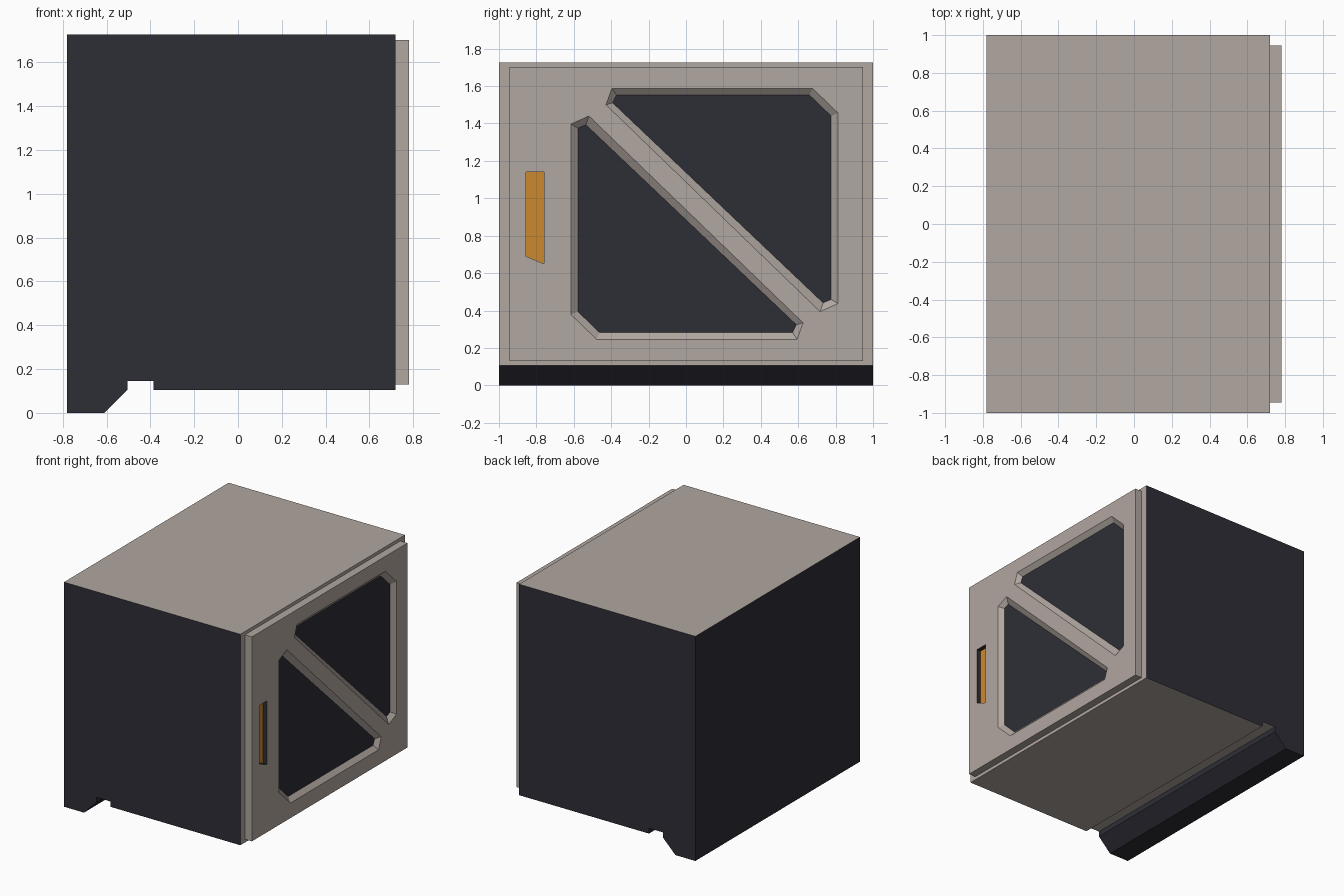
import bpy, bmesh
from mathutils import Vector

if "Cube" in bpy.data.objects:
    bpy.data.objects.remove(bpy.data.objects["Cube"])


def material(name, rgb):
    m = bpy.data.materials.new(name)
    m.diffuse_color = (*rgb, 1.0)
    m.use_nodes = True
    m.node_tree.nodes["Principled BSDF"].inputs["Base Color"].default_value = m.diffuse_color
    return m


BEIGE, DARK, ORANGE = 0, 1, 2
MATS = [material("warm beige", (0.44, 0.385, 0.35)),
        material("dark charcoal", (0.027, 0.027, 0.037)),
        material("orange", (0.60, 0.25, 0.027))]


def finish(name, bm):
    me = bpy.data.meshes.new(name)
    bm.to_mesh(me)
    bm.free()
    for m in MATS:
        me.materials.append(m)
    ob = bpy.data.objects.new(name, me)
    bpy.context.collection.objects.link(ob)
    return ob


# Cabinet body with its rear foot: side profile (x, z) extruded along y
profile = [(-0.78, 0), (-0.61, 0), (-0.505, 0.105), (-0.505, 0.146), (-0.385, 0.146),
           (-0.385, 0.105), (0.72, 0.105), (0.72, 1.727), (-0.78, 1.727)]
bm = bmesh.new()
side = bm.faces.new([bm.verts.new((x, -1, z)) for x, z in profile])
ext = bmesh.ops.extrude_face_region(bm, geom=[side], use_keep_orig=True)
bmesh.ops.translate(bm, vec=(0, 2, 0),
                    verts=[v for v in ext["geom"] if isinstance(v, bmesh.types.BMVert)])
bmesh.ops.recalc_face_normals(bm, faces=bm.faces)
for f in bm.faces:
    c = f.calc_center_median()
    flat = abs(f.normal.z) > 0.9 and c.z > 0.05     # top and underside
    door_side = f.normal.x > 0.9 and c.x > 0.7      # face behind the door
    f.material_index = BEIGE if flat or door_side else DARK
finish("cabinet_body", bm)


# Door panel: front sheet with holes, each hole continued into a recess
FRONT, BACK = 0.78, 0.72
bm = bmesh.new()


def ring(points, x):
    return [bm.verts.new((x, y, z)) for y, z in points]


def walls(a, b, mat):
    n = len(a)
    for i in range(n):
        j = (i + 1) % n
        f = bm.faces.new((a[i], a[j], b[j], b[i]))
        f.material_index = mat


def recess(outer, inner, depth, wall_mat, floor_mat):
    a, b = ring(outer, FRONT), ring(inner, FRONT - depth)
    walls(a, b, wall_mat)
    bm.faces.new(b).material_index = floor_mat
    return a


def turned(points):
    # half turn about the centre of the window pair
    return [(0.198 - y, 1.834 - z) for y, z in points]


rect = [(-0.945, 0.13), (0.945, 0.13), (0.945, 1.702), (-0.945, 1.702)]
rim, back = ring(rect, FRONT), ring(rect, BACK)
walls(rim, back, BEIGE)
bm.faces.new(back)

win_out = [(-0.396, 1.588), (0.676, 1.588), (0.813, 1.456),
           (0.813, 0.437), (0.717, 0.394), (-0.428, 1.50)]
win_in = [(-0.372, 1.552), (0.66, 1.552), (0.776, 1.44),
          (0.776, 0.459), (0.733, 0.441), (-0.392, 1.51)]
slot = [(-0.855, 0.69), (-0.76, 0.65), (-0.76, 1.14), (-0.855, 1.14)]
loops = [rim,
         recess(win_out, win_in, 0.03, BEIGE, DARK),                  # upper window
         recess(turned(win_out), turned(win_in), 0.03, BEIGE, DARK),  # lower window
         recess(slot, slot, 0.035, DARK, ORANGE)]                     # handle slot
edges = [bm.edges.get((l[i - 1], l[i])) for l in loops for i in range(len(l))]
bmesh.ops.triangle_fill(bm, use_beauty=True, use_dissolve=False, edges=edges,
                        normal=Vector((1, 0, 0)))
bmesh.ops.recalc_face_normals(bm, faces=bm.faces)
finish("door_panel", bm)
